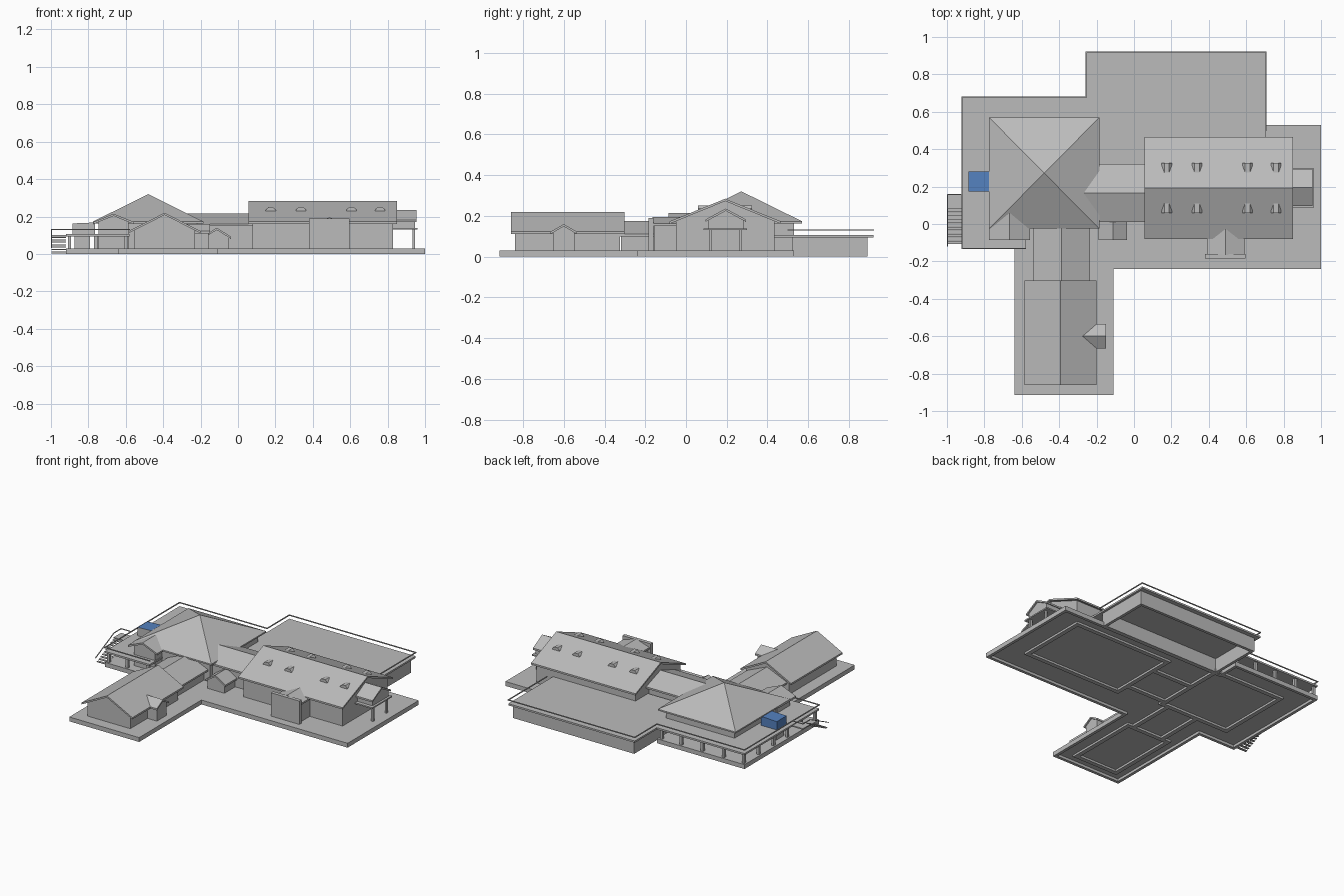
import bpy
import bmesh

cube = bpy.data.objects.get("Cube")
if cube:
    bpy.data.objects.remove(cube, do_unlink=True)


def material(name, color):
    mat = bpy.data.materials.new(name)
    mat.use_nodes = True
    mat.diffuse_color = color
    mat.node_tree.nodes["Principled BSDF"].inputs["Base Color"].default_value = color
    return mat


GREY = material("plain grey", (0.5, 0.5, 0.5, 1))
BLUE = material("glass blue", (0.09, 0.22, 0.52, 1))


def finish(name, bm, mats=(GREY,)):
    bmesh.ops.recalc_face_normals(bm, faces=bm.faces)
    mesh = bpy.data.meshes.new(name)
    bm.to_mesh(mesh)
    bm.free()
    for m in mats:
        mesh.materials.append(m)
    obj = bpy.data.objects.new(name, mesh)
    bpy.context.collection.objects.link(obj)
    return obj


def prism(name, pts, axis, lo, hi, mats=(GREY,)):
    """Extrude a 2D profile along an axis."""
    place = {"x": lambda p, d: (d, p[0], p[1]),
             "y": lambda p, d: (p[0], d, p[1]),
             "z": lambda p, d: (p[0], p[1], d)}[axis]
    bm = bmesh.new()
    a = [bm.verts.new(place(p, lo)) for p in pts]
    b = [bm.verts.new(place(p, hi)) for p in pts]
    bm.faces.new(a)
    bm.faces.new(b)
    for i in range(len(pts)):
        j = (i + 1) % len(pts)
        bm.faces.new((a[i], a[j], b[j], b[i]))
    return finish(name, bm, mats)


def rect(x0, x1, y0, y1):
    return [(x0, y0), (x1, y0), (x1, y1), (x0, y1)]


def box(name, x0, x1, y0, y1, z0, z1, mats=(GREY,)):
    return prism(name, rect(x0, x1, y0, y1), "z", z0, z1, mats)


def wall_loop(name, pts, z0, z1, t=0.02):
    """Straight walls following a closed plan outline."""
    h = t / 2
    for i, p in enumerate(pts):
        q = pts[(i + 1) % len(pts)]
        xs, ys = sorted((p[0], q[0])), sorted((p[1], q[1]))
        box(name, xs[0] - h, xs[1] + h, ys[0] - h, ys[1] + h, z0, z1)


def gable(name, axis, lo, hi, c0, c1, eave, ridge, inset=0.03, base=0.03, t=0.012):
    """Thin pitched roof over a pentagonal wall block."""
    m = (c0 + c1) / 2
    slope = (ridge - eave) / (m - c0)
    prism(name + "_roof", [(c0, eave), (m, ridge), (c1, eave),
                           (c1, eave - t), (m, ridge - t), (c0, eave - t)], axis, lo, hi)
    w = eave + slope * inset - t * 0.7
    if base is not None:
        prism(name + "_walls", [(c0 + inset, base), (c0 + inset, w), (m, ridge - t * 0.7),
                                (c1 - inset, w), (c1 - inset, base)], axis,
              lo + inset * 0.7, hi - inset * 0.7)


# Base slab with skirt and foundation strips underneath
plan = [(-.63, -.905), (-.12, -.905), (-.12, -.23), (.99, -.23), (.99, .52),
        (-.265, .52), (-.265, .67), (-.91, .67), (-.91, -.12), (-.63, -.12)]
prism("base_slab", plan, "z", 0.018, 0.03)
wall_loop("slab_skirt", plan, 0, 0.03)
for r in [(-.74, -.22, .01, .53), (-.55, -.23, -.83, -.33), (-.5, -.27, -.33, .01),
          (.09, .82, -.05, .43), (-.22, .09, .04, .29)]:
    wall_loop("foundation_strip", rect(*r), 0.004, 0.02, 0.03)

# Back annex walls, open underneath, and the terrace covering it
wall_loop("annex_wall", rect(-.22, .68, .53, .88), 0, 0.096)
prism("terrace_deck", [(-.92, -.13), (-.58, -.13), (-.58, .3), (.705, .3),
                       (.705, .92), (-.255, .92), (-.255, .68), (-.92, .68)],
      "z", 0.094, 0.106)

# Terrace posts
for y in (-.11, .04, .19, .34, .5, .66):
    box("terrace_post", -.91, -.893, y - .009, y + .009, 0.03, 0.095)
for x in (-.75, -.59, -.43, -.28):
    box("terrace_post", x - .009, x + .009, .652, .67, 0.03, 0.095)
for x in (-.76, -.6):
    box("terrace_post", x - .009, x + .009, -.12, -.103, 0.03, 0.095)

# Thin terrace handrail
rail = [(-.58, -.13), (-.92, -.13), (-.92, .68), (-.255, .68), (-.255, .92),
        (.705, .92), (.705, .5)]
for p, q in zip(rail, rail[1:]):
    xs, ys = sorted((p[0], q[0])), sorted((p[1], q[1]))
    box("handrail", xs[0] - .003, xs[1] + .003, ys[0] - .003, ys[1] + .003, .128, .134)

# Side stair: landing, treads and rails
box("stair_landing", -1, -.92, .08, .16, .092, .1)
for i in range(10):
    z = .09 - i * .0092
    y = .07 - i * .019
    box("stair_tread", -.997, -.92, y - .007, y + .01, z - .004, z)
box("landing_rail", -1, -.92, .155, .16, .128, .133)
box("landing_side_rail", -1, -.995, .08, .16, .128, .133)
prism("stair_rail", [(.08, .128), (.08, .133), (-.12, .038), (-.12, .033)], "x", -1, -.995)

# Main hall: hipped roof over walls
box("main_hall_walls", -.74, -.22, .01, .53, .03, .18)
bm = bmesh.new()
low, high = [[bm.verts.new((x, y, z)) for x, y in rect(-.775, -.185, -.025, .57)]
             for z in (.163, .173)]
peak = bm.verts.new((-.48, .272, .32))
bm.faces.new(low)
for i in range(4):
    j = (i + 1) % 4
    bm.faces.new((low[i], low[j], high[j], high[i]))
    bm.faces.new((high[i], high[j], peak))
finish("main_hall_roof", bm)

# Gabled wings
gable("corner_bay", "y", -.085, .1, -.775, -.555, .17, .215)
gable("front_link", "y", -.34, .05, -.54, -.235, .11, .175)
gable("front_wing", "y", -.86, -.303, -.585, -.2, .122, .22)
gable("wing_porch", "x", -.31, -.15, -.665, -.535, .122, .16, .012)
gable("link_porch", "y", -.085, .06, -.19, -.037, .092, .14, .012)
gable("middle_link", "x", -.33, .1, .01, .32, .16, .215)
gable("east_wing", "x", .057, .85, -.08, .465, .173, .284)

# East wing entry: gabled canopy behind a parapet wall
gable("entry", "y", -.165, .03, .39, .59, .163, .195, .01)
box("entry_parapet", .38, .595, -.185, -.16, .03, .19)

# Side porch on posts
gable("side_porch", "x", .8, .955, .095, .295, .182, .236, .014, .138)
box("side_porch_beam", .82, .96, .085, .3, .13, .139)
for y in (.12, .268):
    box("side_porch_post", .932, .946, y - .007, y + .007, .03, .131)

# Eyebrow dormers on both slopes
for x in (.175, .337, .607, .76):
    arch = [(x - .027, .215), (x - .027, .235), (x - .013, .25),
            (x + .013, .25), (x + .027, .235), (x + .027, .215)]
    prism("front_dormer", arch, "y", .06, .13)
    prism("back_dormer", arch, "y", .255, .325)

# Blue glazed stair head with a grey front and grey shaft
box("stair_shaft", -.875, -.79, .185, .27, .03, .1)
head = prism("glazed_stair_head", [(-.885, .1), (-.885, .163), (-.765, .168), (-.765, .1)],
             "y", .175, .28, (GREY, BLUE))
for f in head.data.polygons:
    f.material_index = 0 if f.normal.y < -.5 else 1
